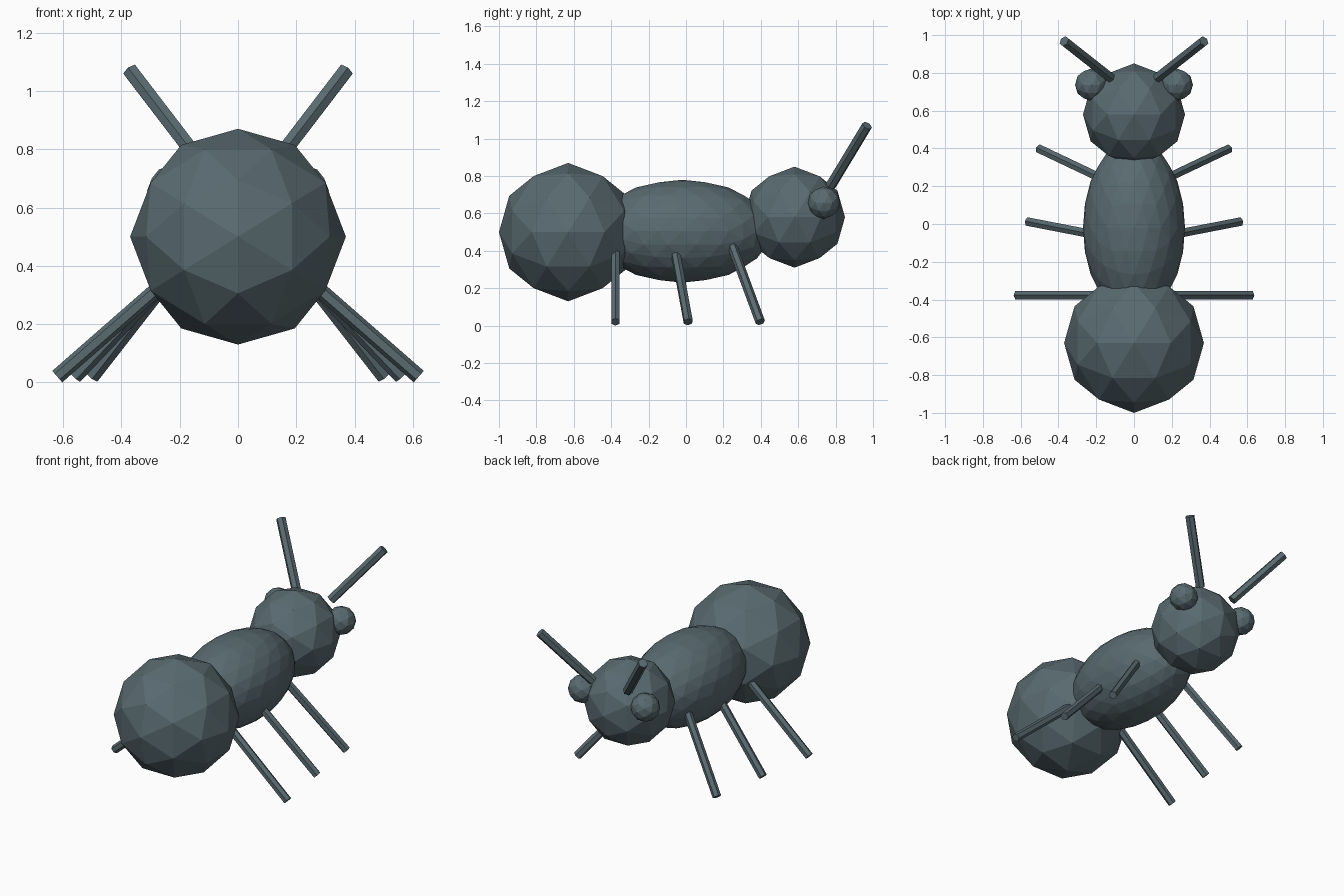
import bpy, bmesh
from mathutils import Vector

if "Cube" in bpy.data.objects:
    bpy.data.objects.remove(bpy.data.objects["Cube"])

slate = bpy.data.materials.new("slate grey")
slate.diffuse_color = (0.1, 0.145, 0.163, 1)
slate.use_nodes = True
slate.node_tree.nodes["Principled BSDF"].inputs["Base Color"].default_value = slate.diffuse_color


def finish(name, bm, loc):
    bmesh.ops.recalc_face_normals(bm, faces=bm.faces)
    mesh = bpy.data.meshes.new(name)
    bm.to_mesh(mesh)
    bm.free()
    mesh.materials.append(slate)
    ob = bpy.data.objects.new(name, mesh)
    ob.location = loc
    bpy.context.collection.objects.link(ob)
    return ob


def ball(name, loc, size, levels=1):
    """Faceted ball from a golden-rectangle icosahedron, edge-centred on each axis."""
    bm = bmesh.new()
    t = (1 + 5 ** 0.5) / 2
    for a in (-1, 1):
        for b in (-t, t):
            for co in ((a, 0, b), (b, a, 0), (0, b, a)):
                bm.verts.new(co)
    bmesh.ops.convex_hull(bm, input=bm.verts[:])
    for _ in range(levels):
        bmesh.ops.subdivide_edges(bm, edges=bm.edges[:], cuts=1, use_grid_fill=True)
        for v in bm.verts:
            v.co.normalize()
    for v in bm.verts:
        v.co = Vector(c * s for c, s in zip(v.co, size))
    return finish(name, bm, loc)


def rod(name, start, end, radius):
    """Six-sided rod between two points."""
    start, end = Vector(start), Vector(end)
    axis = end - start
    bm = bmesh.new()
    bmesh.ops.create_cone(bm, cap_ends=True, segments=6, radius1=radius,
                          radius2=radius, depth=axis.length)
    bmesh.ops.transform(bm, verts=bm.verts,
                        matrix=axis.to_track_quat('Z', 'Y').to_matrix().to_4x4())
    return finish(name, bm, (start + end) / 2)


# Body
ball("abdomen", (0, -0.63, 0.5), (0.37, 0.37, 0.37))
ball("thorax", (0, -0.02, 0.505), (0.27, 0.47, 0.275), levels=2)
ball("head", (0, 0.58, 0.58), (0.27, 0.27, 0.27))

# Leg tops and feet on the right side
legs = {
    "hind_leg": ((0.155, -0.377, 0.427), (0.62, -0.377, 0.02)),
    "middle_leg": ((0.19, -0.06, 0.41), (0.56, 0.012, 0.02)),
    "front_leg": ((0.165, 0.238, 0.45), (0.5, 0.397, 0.02)),
}

# Paired parts
for side, s in (("right", 1), ("left", -1)):
    ball(side + "_eye", (s * 0.225, 0.737, 0.657), (0.087, 0.087, 0.087))
    rod(side + "_antenna", (s * 0.125, 0.775, 0.75), (s * 0.37, 0.968, 1.07), 0.029)
    for name, (top, foot) in legs.items():
        rod(side + "_" + name, (s * top[0], *top[1:]), (s * foot[0], *foot[1:]), 0.026)
